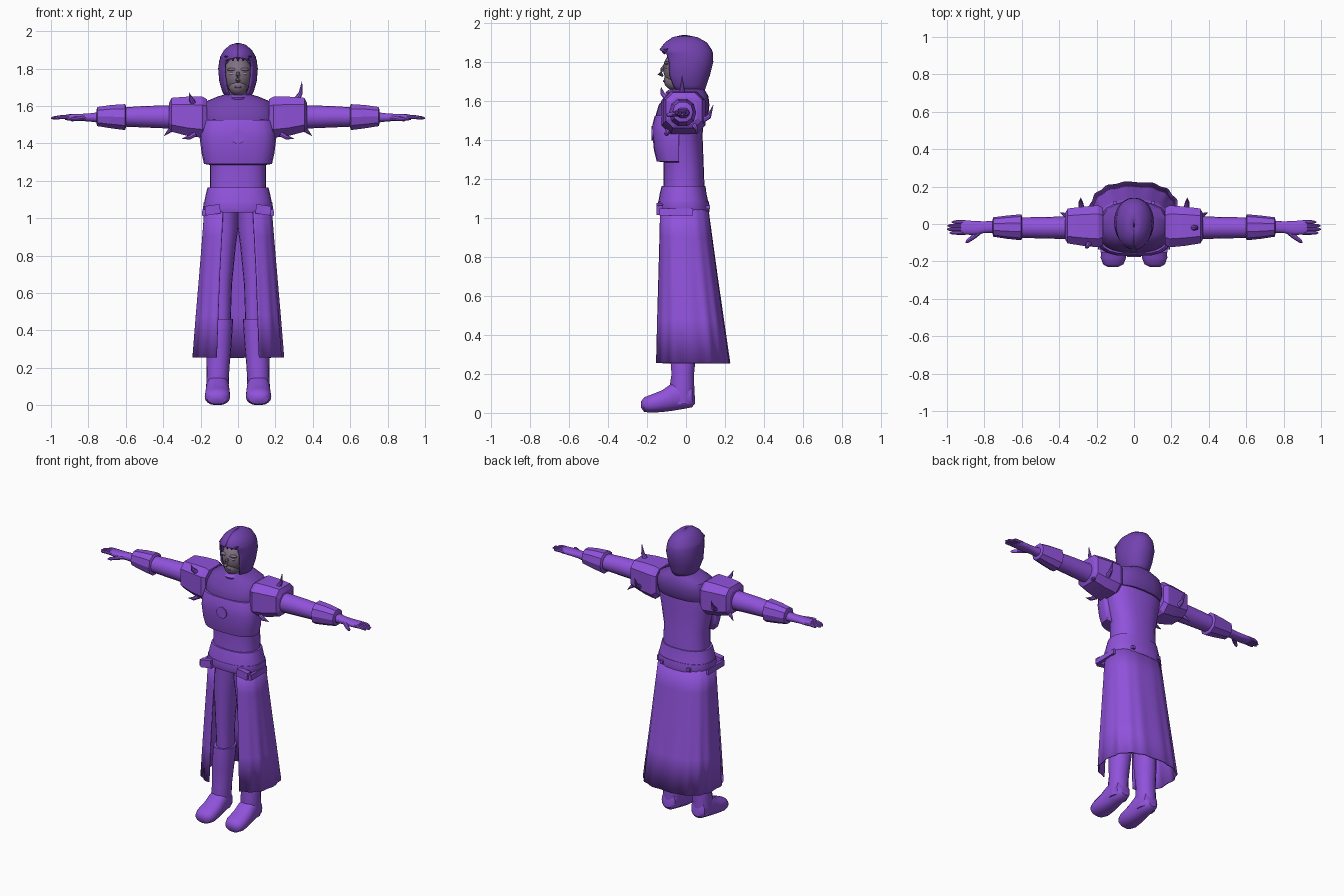
import bpy, bmesh, math
from mathutils import Vector, Matrix

if "Cube" in bpy.data.objects:
    bpy.data.objects.remove(bpy.data.objects["Cube"])


def material(name, rgb):
    m = bpy.data.materials.new(name)
    m.use_nodes = True
    m.diffuse_color = (*rgb, 1)
    m.node_tree.nodes["Principled BSDF"].inputs["Base Color"].default_value = (*rgb, 1)
    return m


PURPLE = material("purple cloth", (0.28, 0.085, 0.71))
DARK = material("dark purple hood", (0.17, 0.055, 0.43))
SKIN = material("grey skin", (0.22, 0.165, 0.23))
EYE = material("pale eye", (0.42, 0.34, 0.4))
LIP = material("mauve lip", (0.2, 0.09, 0.2))


def finish(name, bm, mat, mirror=False, angle=40, thick=0):
    bmesh.ops.recalc_face_normals(bm, faces=bm.faces)
    me = bpy.data.meshes.new(name)
    bm.to_mesh(me)
    bm.free()
    me.materials.append(mat)
    me.polygons.foreach_set("use_smooth", [True] * len(me.polygons))
    me.set_sharp_from_angle(angle=math.radians(angle))
    ob = bpy.data.objects.new(name, me)
    bpy.context.collection.objects.link(ob)
    if thick:
        s = ob.modifiers.new("thickness", "SOLIDIFY")
        s.thickness, s.offset = thick, -1
    if mirror:
        ob.modifiers.new("mirror", "MIRROR")
    return ob


def skin_rings(bm, loops, closed):
    rows = [[bm.verts.new(p) for p in loop] for loop in loops]
    n = len(rows[0])
    for a, b in zip(rows, rows[1:]):
        for i in range(n if closed else n - 1):
            j = (i + 1) % n
            bm.faces.new((a[i], a[j], b[j], b[i]))
    if closed:
        bm.faces.new(rows[0])
        bm.faces.new(rows[-1])


def power(v, p):
    return math.copysign(abs(v) ** (2 / p), v)


def loft(name, rings, mat, axis="z", n=24, p=2.4, gaps=None, ripple=0, start=0, **kw):
    """Rings are (position, min_a, max_a, min_b, max_b); gaps open the front."""
    loops = []
    for k, (t, a0, a1, b0, b1) in enumerate(rings):
        loop = []
        for i in range(n):
            if gaps:
                ang = math.radians(-90 + gaps[k] + (360 - 2 * gaps[k]) * i / (n - 1))
            else:
                ang = math.radians(start + 360 * i / n)
            r = 1 + ripple * k / (len(rings) - 1) * math.cos(15 * ang)
            a = (a0 + a1) / 2 + (a1 - a0) / 2 * power(math.cos(ang), p) * r
            b = (b0 + b1) / 2 + (b1 - b0) / 2 * power(math.sin(ang), p) * r
            loop.append({"z": (a, b, t), "x": (t, a, b), "y": (a, t, b)}[axis])
        loops.append(loop)
    bm = bmesh.new()
    skin_rings(bm, loops, not gaps)
    return finish(name, bm, mat, **kw)


def wide(z, w, y0, y1):
    return (z, -w, w, y0, y1)


def tube(name, pts, radii, mat, n=8, **kw):
    pts = [Vector(q) for q in pts]
    loops = []
    for i, (q, r) in enumerate(zip(pts, radii)):
        d = pts[min(i + 1, len(pts) - 1)] - pts[max(i - 1, 0)]
        rot = d.to_track_quat("Z", "Y")
        loops.append([q + rot @ Vector((r * math.cos(math.tau * k / n),
                                        r * math.sin(math.tau * k / n), 0)) for k in range(n)])
    bm = bmesh.new()
    skin_rings(bm, loops, True)
    return finish(name, bm, mat, **kw)


def ball(name, loc, size, mat, **kw):
    bm = bmesh.new()
    bmesh.ops.create_uvsphere(bm, u_segments=20, v_segments=14, radius=1,
                              matrix=Matrix.Translation(loc) @ Matrix.Diagonal((*size, 1)))
    return finish(name, bm, mat, **kw)


def box(name, loc, size, mat, tilt=0, **kw):
    bm = bmesh.new()
    bmesh.ops.create_cube(bm, size=1, matrix=Matrix.Translation(loc)
                          @ Matrix.Rotation(tilt, 4, "Y") @ Matrix.Diagonal((*size, 1)))
    return finish(name, bm, mat, **kw)


# Torso, neck and shoulder cowl
loft("torso", [wide(1.06, .155, -.12, .1), wide(1.16, .15, -.115, .095), wide(1.29, .15, -.115, .09),
               wide(1.42, .18, -.13, .085), wide(1.52, .2, -.13, .09), wide(1.6, .19, -.1, .085),
               wide(1.63, .12, -.06, .06)], PURPLE)
loft("neck", [wide(1.58, .065, -.07, .06), wide(1.7, .052, -.055, .055)], SKIN)
loft("cowl", [wide(1.5, .195, -.155, .1), wide(1.53, .2, -.155, .115), wide(1.58, .195, -.14, .12),
              wide(1.625, .17, -.105, .115), wide(1.65, .11, -.085, .1),
              wide(1.665, .06, -.06, .085)], DARK)
loft("collar_ring", [wide(1.635, .05, -.1, .05), wide(1.645, .05, -.105, .05),
                     wide(1.66, .035, -.085, .05)], PURPLE)

# Breastplate over the front half, with a round badge
loft("breastplate", [wide(1.285, .15, -.11, .03), wide(1.29, .182, -.15, .07),
                     wide(1.35, .195, -.165, .08), wide(1.43, .205, -.172, .09),
                     wide(1.48, .2, -.172, .09), wide(1.525, .185, -.16, .07),
                     wide(1.53, .16, -.12, .05)], PURPLE, p=3, n=20, start=0).name = "breastplate"
plate = bpy.data.objects["breastplate"]
bm = bmesh.new()
bm.from_mesh(plate.data)
geom = bm.verts[:] + bm.edges[:] + bm.faces[:]
bmesh.ops.bisect_plane(bm, geom=geom, plane_co=(0, -.035, 0), plane_no=(0, 1, 0), clear_outer=True)
bmesh.ops.holes_fill(bm, edges=[e for e in bm.edges if e.is_boundary])
bm.to_mesh(plate.data)
bm.free()
tube("chest_badge", [(0, -.15, 1.435), (0, -.177, 1.435)], [.037, .037], PURPLE, n=20)

# Belt, hip band and pouches
loft("belt", [wide(1.08, .182, -.142, .115), wide(1.125, .173, -.135, .105),
              wide(1.165, .163, -.125, .1)], PURPLE)
loft("hip_band", [wide(1.03, .18, -.142, .12), wide(1.05, .187, -.148, .122),
                  wide(1.085, .184, -.144, .117)], PURPLE)
box("front_pouch", (.135, -.135, 1.045), (.08, .035, .05), PURPLE, tilt=.15, mirror=True)
box("side_strap", (.182, -.05, 1.03), (.02, .17, .035), PURPLE, tilt=-.1, mirror=True)
box("back_stud", (.1, .112, 1.055), (.02, .02, .02), PURPLE, mirror=True)

# Long skirt, open at the front
loft("skirt", [wide(1.085, .178, -.138, .11), wide(.9, .192, -.143, .135), wide(.7, .208, -.15, .162),
               wide(.48, .226, -.157, .193), wide(.255, .243, -.163, .225)],
     PURPLE, n=91, p=2.6, gaps=[20, 21, 22, 22, 22], ripple=.018, thick=.008, angle=60)

# Legs, boots and feet
loft("trouser_leg", [(1.09, -.002, .15, -.11, .09), (.95, -.002, .152, -.1, .09), (.85, .012, .15, -.095, .08),
                     (.65, .032, .142, -.08, .06), (.42, .04, .135, -.07, .055)],
     PURPLE, n=18, p=2.1, mirror=True)
loft("boot_shaft", [(.462, .026, .155, -.085, .07), (.44, .027, .157, -.086, .07),
                    (.32, .035, .167, -.085, .055), (.2, .046, .168, -.075, .042),
                    (.1, .05, .17, -.09, .044), (.045, .055, .165, -.08, .04)],
     PURPLE, n=18, p=2.1, mirror=True)
loft("foot", [(.045, .08, .14, .045, .09), (.03, .06, .16, .028, .14), (-.02, .05, .168, .018, .175),
              (-.07, .046, .172, .01, .155), (-.12, .043, .176, .004, .118), (-.18, .042, .178, .0, .094),
              (-.215, .056, .166, .005, .08), (-.23, .085, .14, .025, .06)],
     PURPLE, axis="y", n=18, p=2.3, mirror=True)

# Arms: sleeve, angular pauldron and bracer
loft("sleeve", [(.15, -.085, .05, 1.47, 1.61), (.38, -.08, .04, 1.48, 1.603), (.5, -.077, .037, 1.485, 1.6),
                (.62, -.074, .035, 1.49, 1.592)], PURPLE, axis="x", n=16, p=2, mirror=True)
loft("pauldron", [(.165, -.115, .09, 1.45, 1.64), (.19, -.13, .105, 1.425, 1.655), (.27, -.122, .098, 1.435, 1.655),
                  (.355, -.108, .087, 1.458, 1.648), (.368, -.085, .06, 1.48, 1.62)],
     PURPLE, axis="x", n=8, p=3.4, start=22.5, mirror=True, angle=20)
loft("bracer", [(.598, -.075, .04, 1.485, 1.6), (.604, -.087, .052, 1.468, 1.613), (.68, -.079, .045, 1.478, 1.608),
                (.752, -.068, .036, 1.49, 1.597), (.757, -.05, .02, 1.505, 1.58)],
     PURPLE, axis="x", n=10, p=2.2, mirror=True, angle=20)

# Hands
loft("palm", [(.74, -.047, .018, 1.51, 1.568), (.8, -.048, .014, 1.517, 1.56), (.85, -.058, .016, 1.52, 1.558),
              (.91, -.057, .02, 1.522, 1.556), (.925, -.05, .014, 1.526, 1.552)],
     PURPLE, axis="x", n=14, mirror=True)
for finger, (y, tip) in enumerate([(-.047, .985), (-.028, 1), (-.009, .997), (.01, .975)]):
    tube("finger_%d" % (finger + 1), [(.9, y, 1.54), (.95, y, 1.54), (tip - .01, y, 1.536), (tip, y, 1.534)],
         [.011, .0105, .008, .003], PURPLE, mirror=True)
tube("thumb", [(.82, -.035, 1.538), (.86, -.07, 1.532), (.89, -.092, 1.528), (.9, -.1, 1.527)],
     [.016, .013, .01, .003], PURPLE, mirror=True)

# Curved shoulder spikes
tube("left_top_spike", [(.315, -.02, 1.635), (.335, -.02, 1.67), (.342, -.02, 1.73)], [.017, .011, .001], PURPLE)
tube("right_front_spike", [(-.24, -.1, 1.615), (-.252, -.122, 1.64), (-.262, -.128, 1.672)],
     [.016, .011, .001], PURPLE)
tube("back_spike", [(.28, .08, 1.5), (.285, .118, 1.52), (.285, .14, 1.58)], [.017, .012, .001], PURPLE, mirror=True)
tube("under_spike", [(.33, .03, 1.49), (.37, .05, 1.465), (.395, .06, 1.44)], [.017, .011, .001], PURPLE, mirror=True)
tube("low_front_spike", [(.23, -.09, 1.45), (.26, -.1, 1.432), (.3, -.1, 1.425)], [.015, .012, .001],
     PURPLE, mirror=True)

# Face
ball("face", (0, -.025, 1.765), (.078, .092, .1), SKIN)
ball("jaw", (0, -.052, 1.705), (.05, .062, .052), SKIN)
tube("nose", [(0, -.108, 1.785), (0, -.122, 1.76), (0, -.134, 1.738), (0, -.118, 1.727)],
     [.007, .011, .014, .005], SKIN)
ball("brow", (.032, -.099, 1.795), (.028, .014, .009), SKIN, mirror=True)
ball("eye", (.031, -.1, 1.773), (.015, .009, .008), EYE, mirror=True)
ball("lips", (0, -.109, 1.702), (.02, .009, .007), LIP)

# Hood with an opening around the face and a peaked brim
loft("hood", [wide(1.635, .062, -.06, .09), wide(1.68, .085, -.09, .105), wide(1.73, .1, -.115, .122),
              wide(1.8, .106, -.122, .14), wide(1.845, .1, -.132, .138), wide(1.862, .096, -.137, .133),
              wide(1.9, .074, -.108, .108), wide(1.927, .042, -.07, .06), wide(1.938, .004, -.02, .005)],
     DARK, n=41, p=2.1, gaps=[38, 42, 43, 43, 40, 0, 0, 0, 0], thick=.01, angle=60)
for k in range(5):
    x = -.056 + .028 * k
    tube("brim_fringe_%d" % (k + 1), [(x, -.116 + x * x * 6, 1.868), (x, -.112 + x * x * 6, 1.84)],
         [.018, .002], DARK, n=4)
